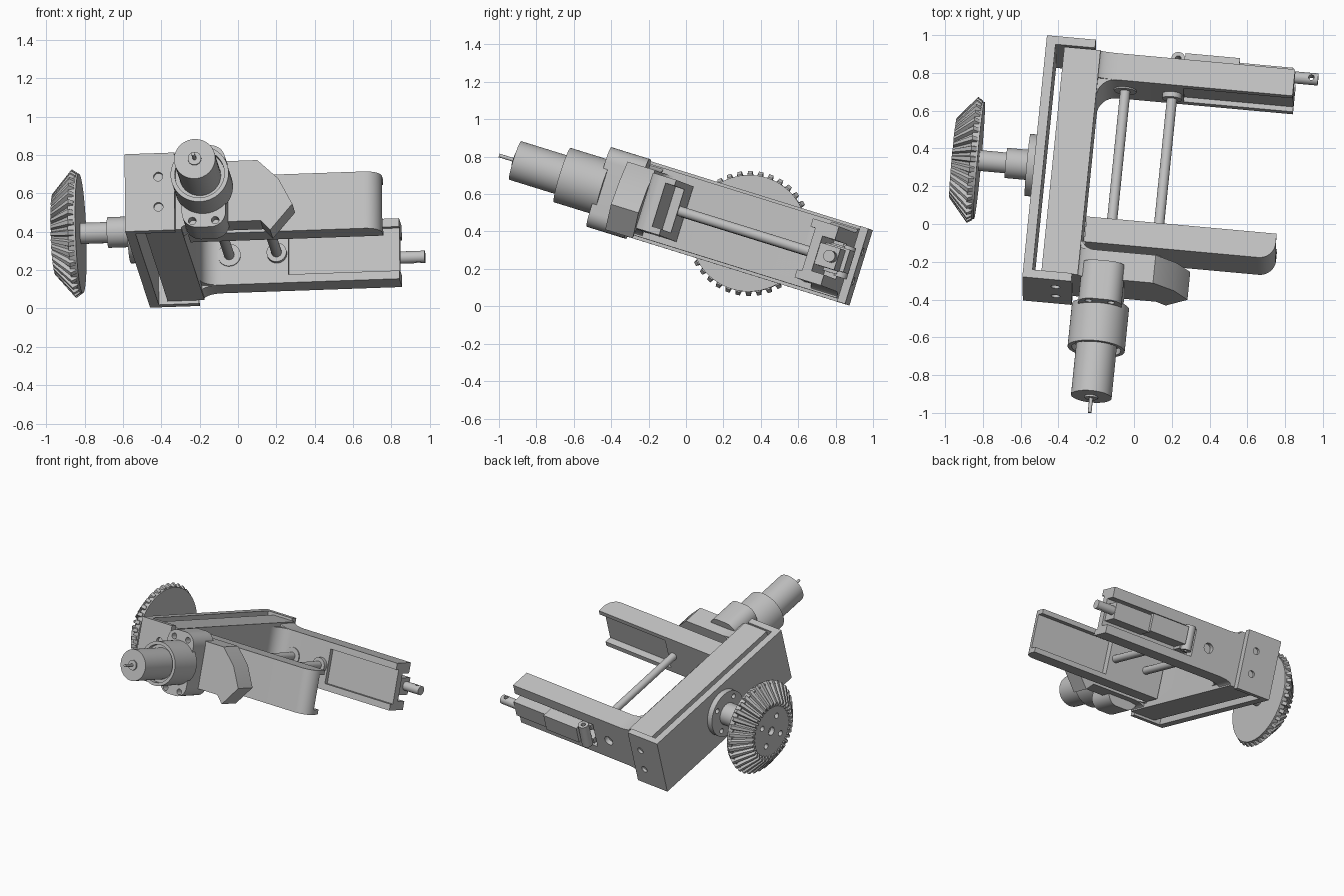
import bpy, bmesh, math
from mathutils import Matrix, Vector

if "Cube" in bpy.data.objects:
    bpy.data.objects.remove(bpy.data.objects["Cube"])

# Tilted working frame: a along the arms, b along the base plate, c through its height
B = Vector((.097, .951, -.295)).normalized()
A = Vector((1, -.091, .035))
A = (A - B * A.dot(B)).normalized()
TILT = Matrix((A, B, A.cross(B))).transposed().to_4x4()

steel = bpy.data.materials.new("light grey metal")
steel.use_nodes = True
steel.diffuse_color = (.53, .53, .53, 1)
steel.node_tree.nodes["Principled BSDF"].inputs["Base Color"].default_value = (.53, .53, .53, 1)
parts = []
ORDER = {"a": lambda p, q, t: (t, p, q), "b": lambda p, q, t: (p, t, q), "c": lambda p, q, t: (p, q, t)}


def finish(name, bm):
    bmesh.ops.recalc_face_normals(bm, faces=bm.faces)
    mesh = bpy.data.meshes.new(name)
    bm.to_mesh(mesh)
    bm.free()
    mesh.materials.append(steel)
    obj = bpy.data.objects.new(name, mesh)
    bpy.context.collection.objects.link(obj)
    obj.matrix_world = TILT
    parts.append(obj)
    return obj


def loft(name, axis, rings):
    """Join matching outlines (points, position) along an axis, capped at both ends."""
    bm = bmesh.new()
    loops = [[bm.verts.new(ORDER[axis](p, q, t)) for p, q in pts] for pts, t in rings]
    n = len(loops[0])
    for lo, hi in zip(loops, loops[1:]):
        for i in range(n):
            bm.faces.new((lo[i], lo[(i + 1) % n], hi[(i + 1) % n], hi[i]))
    bm.faces.new(loops[0])
    bm.faces.new(loops[-1])
    return finish(name, bm)


def prism(name, axis, pts, lo, hi):
    return loft(name, axis, [(pts, lo), (pts, hi)])


def rect(p0, p1, q0, q1):
    return [(p0, q0), (p1, q0), (p1, q1), (p0, q1)]


def box(name, a0, a1, b0, b1, c0, c1):
    return prism(name, "c", rect(a0, a1, b0, b1), c0, c1)


def cyl(name, axis, p, q, r, lo, hi, n=40):
    ring = [(p + r * math.cos(i * math.tau / n), q + r * math.sin(i * math.tau / n)) for i in range(n)]
    return prism(name, axis, ring, lo, hi)


def rounded(pts, radii, steps=8):
    """Fillet the right-angled corners of an outline."""
    out = []
    for i, r in enumerate(radii):
        p = Vector(pts[i])
        if not r:
            out.append(tuple(p))
            continue
        d0 = (Vector(pts[i - 1]) - p).normalized() * r
        d1 = (Vector(pts[(i + 1) % len(pts)]) - p).normalized() * r
        for k in range(steps + 1):
            t = k * math.pi / 2 / steps
            out.append(tuple(p + d0 * (1 - math.sin(t)) + d1 * (1 - math.cos(t))))
    return out


def cut(obj, *cutters):
    for c in cutters:
        c.hide_render = True
        mod = obj.modifiers.new("cut", "BOOLEAN")
        mod.operation, mod.solver, mod.object = "DIFFERENCE", "EXACT", c
    bpy.context.view_layer.update()
    mesh = bpy.data.meshes.new_from_object(obj.evaluated_get(bpy.context.evaluated_depsgraph_get()))
    obj.modifiers.clear()
    obj.data = mesh
    for c in cutters:
        parts.remove(c)
        bpy.data.objects.remove(c)


LOW, HIGH, MID = .315, .645, .475

# Base cover: thin wall with a flange at each end, bolt holes in both flanges
cover = prism("base_cover", "c", [(-.535, -.56), (-.275, -.56), (-.275, -.515), (-.485, -.515),
              (-.485, .74), (-.275, .74), (-.275, .785), (-.535, .785)], .266, .688)
cut(cover, *[cyl("hole", "b", -.36, c, .024, lo, lo + .03, 20)
             for c in (.395, .56) for lo in (-.57, .765)])

# Bracket: short front arm and long back arm with filleted inner corners
outline = [(-.438, -.515), (.1, -.515), (.1, -.36), (-.245, -.36), (-.245, .588), (.79, .588), (.79, .735), (-.438, .735)]
bracket = prism("bracket", "c", rounded(outline, [0, 0, 0, .07, .1, 0, 0, 0]), LOW, HIGH)
cut(bracket,
    box("inner_recess", .21, .82, .56, .615, .36, .6),
    box("outer_recess", .1, .82, .665, .76, .375, .57),
    cyl("arm_hole", "b", -.02, MID, .035, .70, .76, 24))

# Taller web of the bracket, flaring down to the arm height at both ends
box("bracket_web", -.438, -.245, -.515, .735, .282, .672)
upper = [(-.25 + .1 * math.sin(t), .672 - .027 * (1 - math.cos(t)) / 1) for t in (0,)]
steps = [k * math.pi / 16 for k in range(9)]
upper = [(-.15 - .1 * math.sin(t), .672 - .03 * math.cos(t)) for t in steps]
lower = [(-.15 - .1 * math.sin(t), .282 + .036 * math.cos(t)) for t in reversed(steps)]
flare = [(-.15 - .1 * math.sin(t), HIGH + .027 * (1 - math.cos(t))) for t in steps]
flare += [(a, LOW - (c - HIGH) * 1.2) for a, c in reversed(flare)]
prism("back_web_flare", "b", flare, .588, .735)
prism("front_web_flare", "b", flare, -.515, -.36)

# Angled stop at the end of the front arm
prism("front_arm_tip", "b", [(.08, LOW), (.17, LOW), (.22, .262), (.337, .40), (.265, .54),
                             (.155, HIGH), (.08, HIGH)], -.515, -.36)

# Sliding jaw with rounded outer corner and recessed inner pad
jaw = prism("sliding_jaw", "c", rounded(rect(-.23, .78, -.315, -.175), [0, .085, 0, 0]), LOW, .625)
cut(jaw, box("jaw_recess", .2, .8, -.225, -.15, .35, .592))

# Guide rods with collars
for side, a in (("left", .15), ("right", -.10)):
    cyl(side + "_guide_rod", "b", a, MID, .027, -.4, .61, 24)
cyl("right_rod_collar", "b", -.10, MID, .06, .58, .60)
cyl("left_rod_collar", "b", .15, MID, .052, .56, .60)

# Motor and its clamp
MA = -.115
clamp = prism("motor_clamp", "b", rounded(rect(MA - .115, MA + .115, .25, .695), [.08] * 4), -.645, -.43)
cut(clamp, *[cyl("hole", "b", MA + s * .06, c, .02, -.67, -.59, 20) for s in (-1, 1) for c in (.285, .645)])
gearbox = cyl("motor_gearbox", "b", MA, MID, .152, -.855, -.62, 56)
cut(gearbox, cyl("gearbox_bore", "b", MA, MID, .13, -.9, -.82, 48))
cyl("motor_body", "b", MA, MID, .108, -1.12, -.8, 48)
cyl("motor_boss", "b", MA, MID, .035, -1.13, -1.11, 24)
cyl("motor_shaft", "b", MA, MID, .01, -1.21, -1.12, 16)

# Linear actuator in the back arm
box("actuator_housing", .2, .49, .66, .8, .42, .545)
box("actuator_cylinder_block", .48, .775, .66, .777, .415, .535)
rod = cyl("actuator_rod", "a", .742, .478, .032, .76, .91, 24)
cut(rod, cyl("rod_eye", "c", .875, .742, .015, .4, .56, 16))
pin = cyl("hinge_pin", "c", .165, .76, .037, .39, .565, 24)
cut(pin, cyl("pin_hole", "c", .165, .76, .016, .35, .6, 16))
for c in (.4, .515):
    box("hinge_lug", .12, .205, .66, .74, c, c + .04)

# Drive flange, hub and shaft
GB, GC = .125, .478
flange = cyl("drive_flange", "a", GB, GC, .165, -.575, -.53, 56)
turns = [i * math.tau / 4 + math.pi / 4 for i in range(4)]
cut(flange, *[cyl("hole", "a", GB + .125 * math.cos(t), GC + .125 * math.sin(t), .018, -.6, -.55, 16) for t in turns])
cyl("drive_hub", "a", GB, GC, .08, -.69, -.57)
cyl("drive_shaft", "a", GB, GC, .055, -.85, -.68)

# Bevel gear: smooth backing disc and a toothed cone
TEETH = 36


def toothed(root, tip):
    pts = []
    for i in range(TEETH):
        for f, r in ((0, root), (.3, root), (.45, tip), (.85, tip)):
            t = (i + f) * math.tau / TEETH
            pts.append((GB + r * math.cos(t), GC + r * math.sin(t)))
    return pts


cyl("gear_backing_disc", "a", GB, GC, .312, -.872, -.832, 72)
gear = loft("bevel_gear", "a", [(toothed(.30, .318), -.842), (toothed(.305, .335), -.868),
            (toothed(.185, .212), -.972), (toothed(.178, .182), -.962)])
cut(gear, cyl("centre_hole", "a", GB, GC, .03, -1, -.93, 24),
    *[cyl("hole", "a", GB + .11 * math.cos(t), GC + .11 * math.sin(t), .02, -1, -.93, 16) for t in turns])

# Smooth round surfaces, keep edges crisp
bpy.ops.object.select_all(action="DESELECT")
for obj in parts:
    obj.select_set(True)
bpy.context.view_layer.objects.active = parts[0]
bpy.ops.object.shade_smooth_by_angle(angle=math.radians(30))
